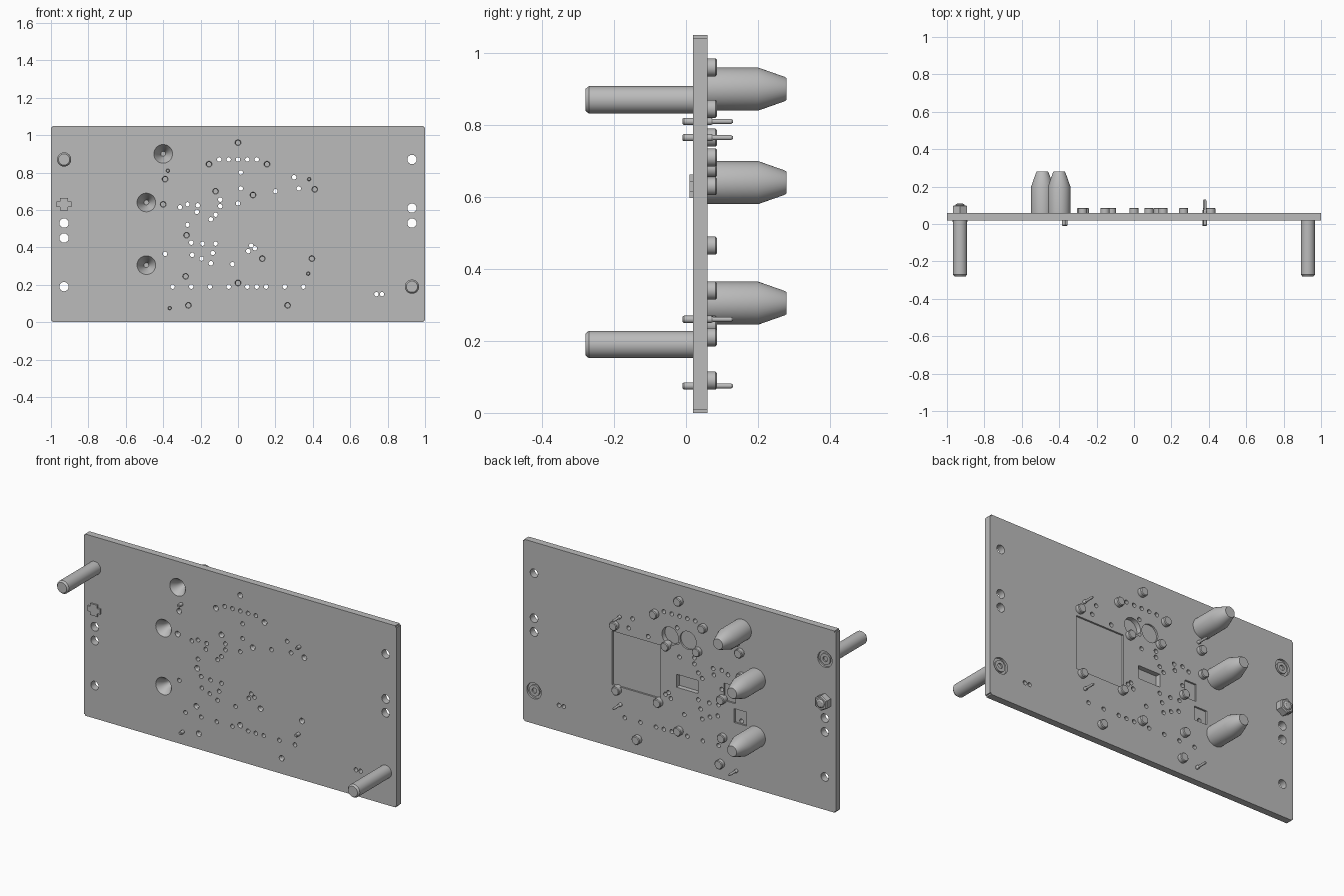
import bpy, bmesh, math
from mathutils import Matrix, Vector

old = bpy.data.objects.get("Cube")
if old:
    bpy.data.objects.remove(old, do_unlink=True)

grey = bpy.data.materials.new("plain grey")
grey.use_nodes = True
colour = (0.5, 0.5, 0.5, 1)
grey.diffuse_color = colour
grey.node_tree.nodes["Principled BSDF"].inputs["Base Color"].default_value = colour

FRONT, BACK, HEIGHT = 0.02, 0.06, 1.05
TURN = Matrix.Rotation(math.pi / 2, 4, "X")


def finish(name, bm, smooth=True):
    """Turn a bmesh into a named grey object."""
    bmesh.ops.recalc_face_normals(bm, faces=bm.faces)
    mesh = bpy.data.meshes.new(name)
    bm.to_mesh(mesh)
    bm.free()
    mesh.materials.append(grey)
    obj = bpy.data.objects.new(name, mesh)
    bpy.context.collection.objects.link(obj)
    bpy.ops.object.select_all(action="DESELECT")
    obj.select_set(True)
    bpy.context.view_layer.objects.active = obj
    if smooth:
        bpy.ops.object.shade_smooth_by_angle(angle=math.radians(30))
    return obj


def add_box(bm, x0, x1, y0, y1, z0, z1):
    size = Vector((x1 - x0, y1 - y0, z1 - z0))
    mid = Vector((x0 + x1, y0 + y1, z0 + z1)) / 2
    return bmesh.ops.create_cube(
        bm, size=1, matrix=Matrix.Translation(mid) @ Matrix.Diagonal(size).to_4x4())


def add_rod(bm, x, z, r, y0, y1, sides=20):
    """Cylinder along the plate's thickness."""
    place = Matrix.Translation((x, (y0 + y1) / 2, z)) @ TURN
    bmesh.ops.create_cone(bm, cap_ends=True, segments=sides, radius1=r,
                          radius2=r, depth=y1 - y0, matrix=place)


def lathe(name, profile, places, sides=32):
    """Spin (radius, y) points about y, then repeat at each (x, z)."""
    bm = bmesh.new()
    verts = [bm.verts.new((r, y, 0)) for r, y in profile]
    edges = [bm.edges.new(pair) for pair in zip(verts, verts[1:])]
    bmesh.ops.spin(bm, geom=verts + edges, cent=(0, 0, 0), axis=(0, 1, 0),
                   angle=math.tau, steps=sides, use_merge=True)
    bmesh.ops.remove_doubles(bm, verts=bm.verts, dist=1e-5)
    first = finish(name, bm)
    for i, (x, z) in enumerate(places):
        obj = first
        if i:
            obj = first.copy()
            obj.name = f"{name}_{i + 1}"
            bpy.context.collection.objects.link(obj)
        obj.location = (x, 0, z)


def carve(target, bm):
    """Subtract the shapes in bm from the target."""
    cutter = finish("cutter", bm, False)
    cutter.hide_render = True
    bpy.context.view_layer.objects.active = target
    mod = target.modifiers.new("carve", "BOOLEAN")
    mod.operation, mod.solver, mod.object = "DIFFERENCE", "EXACT", cutter
    bpy.ops.object.modifier_apply(modifier=mod.name)
    bpy.data.objects.remove(cutter, do_unlink=True)


# Positions of the repeated fittings as (x, z)
nozzles = [(-.4, .9), (-.49, .64), (-.49, .305)]
bosses = [(0, .96), (-.155, .845), (.155, .845), (-.39, .765), (-.12, .7),
          (.08, .68), (.41, .71), (-.4, .63), (-.275, .465), (.13, .34),
          (.395, .34), (-.28, .245), (0, .21), (-.265, .09), (.265, .09)]
pins = [(-.375, .81), (.38, .765), (.375, .26), (-.365, .075)]
dowels = [(-.93, .87), (.93, .19)]
mounts = [(-.93, .45), (-.93, .53), (-.93, .19), (.93, .87), (.93, .61), (.93, .53)]
vents = [(.015, .8), (.015, .715), (0, .635), (.3, .775), (.2, .7), (.325, .715),
         (-.095, .655), (-.095, .62), (-.31, .615), (-.27, .63), (-.215, .625),
         (-.22, .59), (-.12, .575), (-.145, .55), (-.27, .52), (-.25, .425),
         (-.19, .42), (-.12, .42), (-.245, .36), (-.39, .365), (-.195, .34),
         (-.135, .37), (-.145, .315), (-.03, .31), (.07, .41), (.055, .38),
         (.09, .395), (.74, .15), (.77, .15)]
vents += [(i / 20, .87) for i in range(-2, 3)]
vents += [(i / 20, .19) for i in (-7, -5, -3, -1, 1, 2, 3, 5, 7)]

# Plate
bm = bmesh.new()
add_box(bm, -1, 1, FRONT, BACK, 0, HEIGHT)
upright = [e for e in bm.edges if abs(e.verts[0].co.y - e.verts[1].co.y) > .01]
bmesh.ops.bevel(bm, geom=upright, offset=.008, segments=2, affect="EDGES")
plate = finish("plate", bm, False)

# Through holes
bm = bmesh.new()
for places, r in ((nozzles, .05), (bosses, .016), (mounts, .025), (vents, .012)):
    for x, z in places:
        add_rod(bm, x, z, r, -.1, .2, 32 if r > .04 else 16)
carve(plate, bm)

# Shallow pockets in the back face
bm = bmesh.new()
for x0, x1, z0, z1, depth in ((.12, .43, .36, .67, .01), (-.12, .02, .455, .53, .028),
                              (-.36, -.285, .46, .56, .01), (-.43, -.35, .35, .43, .01)):
    add_box(bm, x0, x1, BACK - depth, .1, z0, z1)
add_rod(bm, .06, .74, .052, BACK - .028, .1, 32)
add_rod(bm, -.055, .745, .052, BACK - .01, .1, 32)
for x, z in dowels:
    add_rod(bm, x, z, .046, BACK - .012, .1, 32)
carve(plate, bm)
bpy.ops.object.select_all(action="DESELECT")
plate.select_set(True)
bpy.context.view_layer.objects.active = plate
bpy.ops.object.shade_smooth_by_angle(angle=math.radians(30))

# Tapered nozzles with a funnel opening in front
lathe("nozzle", [(0, .28), (.03, .28), (.034, .274), (.06, .2), (.06, .055),
                 (.052, .055), (.052, FRONT), (.05, FRONT), (.026, .055),
                 (.013, .1), (0, .1)], nozzles, 40)

# Hollow bosses on the back
lathe("boss", [(0, .086), (.021, .086), (.025, .082), (.025, .045),
               (.017, .045), (.017, .022), (.012, .03), (.012, .075), (0, .075)],
      bosses, 24)

# Thin contact pins through the plate
lathe("contact_pin", [(0, -.01), (.007, -.01), (.01, -.006), (.01, .07),
                      (.007, .075), (.007, .125), (.004, .13), (0, .13)], pins, 16)

# Long locating dowels with a socketed head
lathe("dowel", [(0, -.28), (.03, -.28), (.038, -.27), (.038, .04), (.032, .045),
                (.032, .057), (.015, .057), (.015, .045), (0, .045)], dowels)

# Bolt: hexagonal nut, domed end and front head
bm = bmesh.new()
add_rod(bm, -.93, .63, .044, .055, .1, 6)
rim = [e for e in bm.edges if min(v.co.y for v in e.verts) > .09]
bmesh.ops.bevel(bm, geom=rim, offset=.005, segments=1, affect="EDGES")
finish("nut", bm, False)
lathe("bolt_end", [(0, .09), (.025, .09), (.025, .102), (.018, .108), (0, .11)],
      [(-.93, .63)])
bm = bmesh.new()
add_box(bm, -.97, -.89, .01, .03, .597, .663)
corners = [e for e in bm.edges if abs(e.verts[0].co.y - e.verts[1].co.y) > .01]
bmesh.ops.bevel(bm, geom=corners, offset=.018, segments=2, affect="EDGES")
finish("bolt_head", bm)
